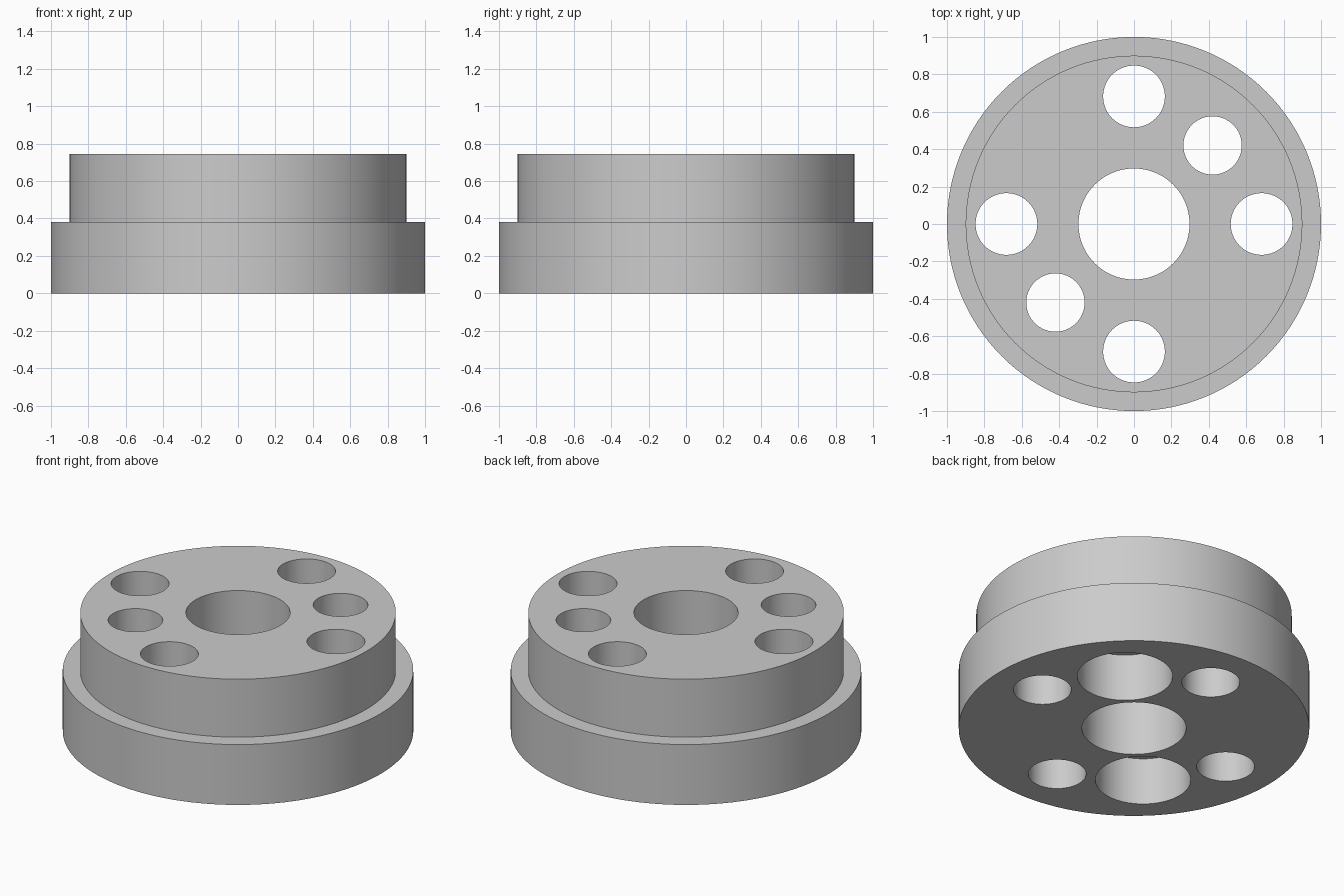
import bpy
import math

if "Cube" in bpy.data.objects:
    bpy.data.objects.remove(bpy.data.objects["Cube"], do_unlink=True)

HEIGHT = 0.745
STEP = 0.38
BORE_DEPTH = 0.297

grey = bpy.data.materials.new("plain grey")
grey.use_nodes = True
colour = (0.6, 0.6, 0.6, 1)
grey.diffuse_color = colour
grey.node_tree.nodes["Principled BSDF"].inputs["Base Color"].default_value = colour


def cylinder(name, radius, bottom, top, x=0, y=0, sides=64):
    bpy.ops.mesh.primitive_cylinder_add(
        vertices=sides, radius=radius, depth=top - bottom,
        location=(x, y, (top + bottom) / 2))
    obj = bpy.context.object
    obj.name = name
    obj.data.materials.append(grey)
    return obj


def combine(target, tool, operation):
    mod = target.modifiers.new(operation.title(), 'BOOLEAN')
    mod.operation = operation
    mod.solver = 'EXACT'
    mod.object = tool
    bpy.context.view_layer.objects.active = target
    bpy.ops.object.modifier_apply(modifier=mod.name)
    bpy.data.objects.remove(tool, do_unlink=True)


def drill(name, radius, x=0, y=0, top=HEIGHT + 0.1):
    combine(hub, cylinder(name, radius, -0.1, top, x, y), 'DIFFERENCE')


# Stepped body: wide base with a narrower upper drum
hub = cylinder("stepped_hub", 1, 0, STEP, sides=128)
combine(hub, cylinder("upper_drum", 0.9, STEP - 0.1, HEIGHT, sides=128), 'UNION')

# Centre bore
drill("centre_bore", 0.297)

# Four straight holes on the axes
for i in range(4):
    angle = i * math.pi / 2
    drill("axis_hole", 0.165, 0.682 * math.cos(angle), 0.682 * math.sin(angle))

# Two diagonal screw holes, counterbored from below
for side in (-1, 1):
    drill("screw_hole", 0.156, side * 0.42, side * 0.42)
    drill("counterbore", 0.272, side * 0.42, side * 0.42, BORE_DEPTH)

# Smooth walls with crisp rims
bpy.ops.object.select_all(action='DESELECT')
hub.select_set(True)
bpy.context.view_layer.objects.active = hub
bpy.ops.object.shade_smooth_by_angle(angle=math.radians(30))
